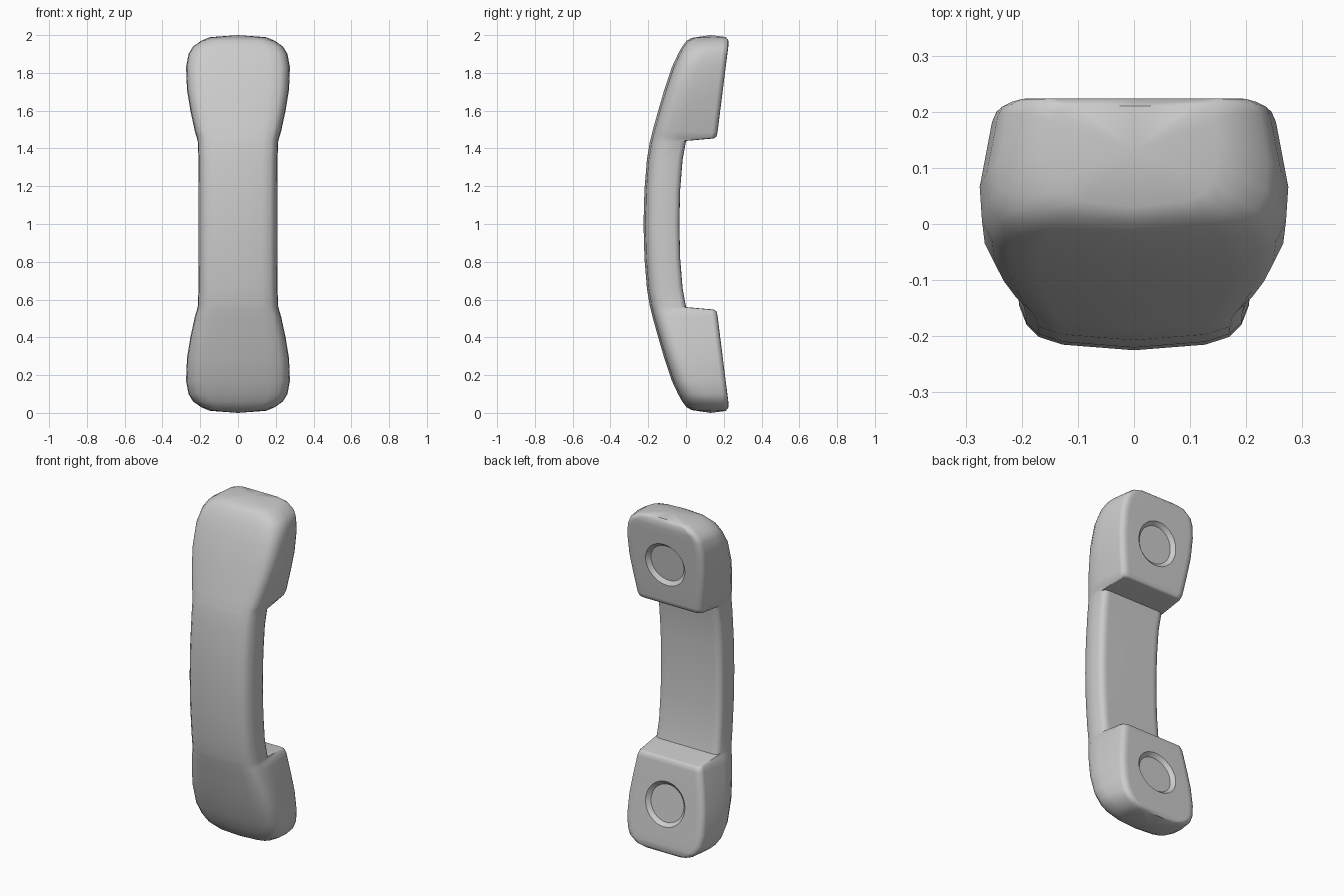
import bpy, bmesh, math
from mathutils import Vector

if "Cube" in bpy.data.objects:
    bpy.data.objects.remove(bpy.data.objects["Cube"])

# Stations of the upper half: back y, back z, front y, front z, half width, front half width
UPPER = [
    (-.225, 1.00, -.035, 1.00, .208, .203),
    (-.220, 1.18, -.031, 1.18, .208, .203),
    (-.207, 1.34, -.018, 1.34, .209, .204),
    (-.192, 1.43, .000, 1.44, .213, .208),
    (-.186, 1.455, .148, 1.453, .217, .200),
    (-.181, 1.475, .161, 1.462, .222, .208),
    (-.175, 1.50, .167, 1.485, .229, .216),
    (-.147, 1.60, .181, 1.60, .252, .235),
    (-.115, 1.71, .195, 1.71, .270, .250),
    (-.075, 1.83, .210, 1.83, .275, .253),
    (-.042, 1.90, .219, 1.90, .262, .243),
    (-.020, 1.94, .224, 1.94, .238, .225),
    (.003, 1.970, .224, 1.972, .192, .185),
    (.030, 1.985, .210, 1.990, .150, .145),
]
LOWER = [(a, 2 - b, c, 2 - d, w, f) for a, b, c, d, w, f in reversed(UPPER[1:])]


def section(yb, zb, yf, zf, w, wf):
    """Rounded cross-section ring running from the back to the front and around."""
    back, front = Vector((0, yb, zb)), Vector((0, yf, zf))
    depth = (front - back).length
    d = (front - back) / depth
    half = [(0, 0), (.61 * w, .010), (.82 * w, .024), (.92 * w, .045), (.985 * w, .080),
            (w, .80 * .080 + .2 * depth + .02),
            (wf, depth - .028), (wf - .008, depth - .010),
            (wf - .026, depth - .001), (wf - .045, depth), (0, depth)]
    ring = half + [(-x, t) for x, t in reversed(half[1:-1])]
    return [back + d * t + Vector((x, 0, 0)) for x, t in ring]


# Handset body: sections lofted from bottom to top
bm = bmesh.new()
rings = [[bm.verts.new(p) for p in section(*s)] for s in LOWER + UPPER]
n = len(rings[0])
for a, b in zip(rings, rings[1:]):
    for i in range(n):
        j = (i + 1) % n
        bm.faces.new((a[i], a[j], b[j], b[i]))
for ring, z in ((rings[0], 0), (rings[-1], 2)):
    tip = bm.verts.new((0, .13, z))
    for i in range(n):
        bm.faces.new((ring[i], ring[(i + 1) % n], tip))
bmesh.ops.recalc_face_normals(bm, faces=bm.faces)
mesh = bpy.data.meshes.new("handset")
bm.to_mesh(mesh)
bm.free()
handset = bpy.data.objects.new("handset", mesh)
bpy.context.collection.objects.link(handset)

# Round shallow dishes in the ear and mouth faces
for side in (1, -1):
    normal = Vector((0, 1, -.125 * side)).normalized()
    centre = Vector((0, .195, 1 + .71 * side)) - normal * .006
    bpy.ops.mesh.primitive_cone_add(vertices=32, radius1=.108, radius2=.138, depth=.03,
                                    location=centre)
    cutter = bpy.context.object
    cutter.name = "dish_cutter"
    cutter.hide_render = True
    cutter.rotation_euler = normal.to_track_quat('Z', 'Y').to_euler()
    mod = handset.modifiers.new("dish", 'BOOLEAN')
    mod.operation = 'DIFFERENCE'
    mod.solver = 'EXACT'
    mod.object = cutter
    bpy.ops.object.select_all(action='DESELECT')
    bpy.context.view_layer.objects.active = handset
    handset.select_set(True)
    bpy.ops.object.modifier_apply(modifier=mod.name)
    bpy.data.objects.remove(cutter)

# Smooth shading with the inner step kept crisp
bpy.ops.object.shade_smooth_by_angle(angle=math.radians(42))
weighted = handset.modifiers.new("normals", 'WEIGHTED_NORMAL')
weighted.keep_sharp = True
